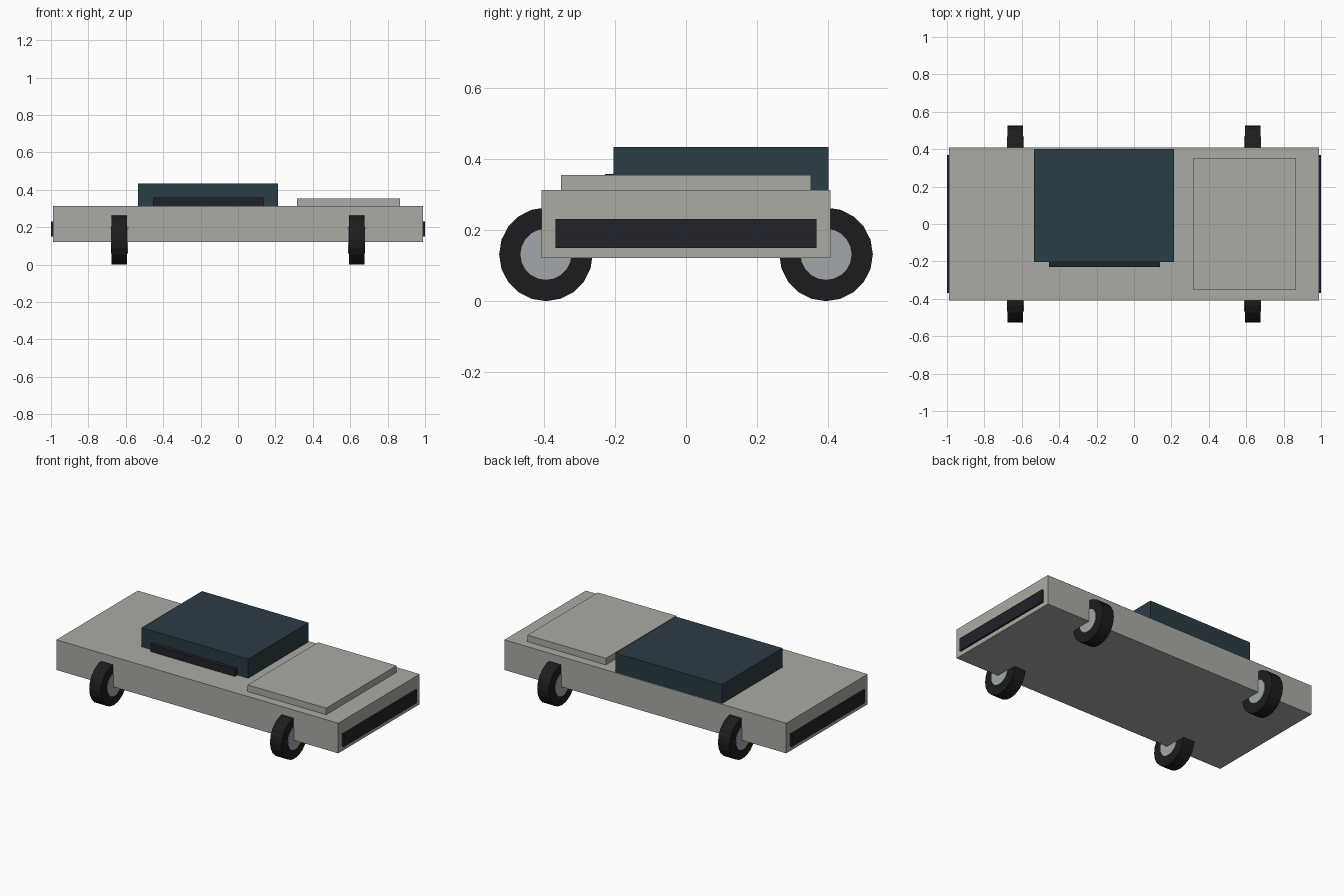
import bpy
from math import pi

if "Cube" in bpy.data.objects:
    bpy.data.objects.remove(bpy.data.objects["Cube"])


def material(name, rgb):
    mat = bpy.data.materials.new(name)
    mat.diffuse_color = (*rgb, 1)
    mat.use_nodes = True
    mat.node_tree.nodes["Principled BSDF"].inputs["Base Color"].default_value = mat.diffuse_color
    return mat


PAINT = material("paint", (0.40, 0.41, 0.37))
GLASS = material("dark_glass", (0.024, 0.045, 0.06))
TRIM = material("dark_trim", (0.014, 0.016, 0.021))
RUBBER = material("rubber", (0.012, 0.012, 0.013))
METAL = material("metal", (0.36, 0.39, 0.41))


def box(name, x, y, z, mat):
    """Box given by its (min, max) range on each axis."""
    ranges = (x, y, z)
    bpy.ops.mesh.primitive_cube_add(size=1, location=[(a + b) / 2 for a, b in ranges])
    ob = bpy.context.object
    ob.name = name
    ob.scale = [b - a for a, b in ranges]
    bpy.ops.object.transform_apply(location=False, rotation=False, scale=True)
    ob.data.materials.append(mat)


def disc(name, centre, radius, width, mat):
    """Flat-shaded cylinder with its axis along x."""
    bpy.ops.mesh.primitive_cylinder_add(vertices=20, radius=radius, depth=width,
                                        location=centre, rotation=(0, pi / 2, 0))
    ob = bpy.context.object
    ob.name = name
    ob.data.materials.append(mat)


# Body slab, raised hood panel, cabin and its side trim
box("body", (-0.989, 0.989), (-0.408, 0.408), (0.122, 0.313), PAINT)
box("hood", (0.315, 0.866), (-0.353, 0.353), (0.305, 0.355), PAINT)
box("cabin", (-0.534, 0.214), (-0.204, 0.402), (0.305, 0.434), GLASS)
box("side_trim", (-0.455, 0.138), (-0.229, -0.19), (0.305, 0.359), TRIM)

# Bumpers at both ends
for end, s in (("rear", -1), ("front", 1)):
    box(end + "_bumper", sorted((s * 0.97, s * 1.0)), (-0.368, 0.368), (0.15, 0.232), TRIM)

# Four wheels, each a tyre with a slightly wider hub
for end, x in (("rear", -0.634), ("front", 0.634)):
    for side, y in (("right", -0.395), ("left", 0.395)):
        centre = (x, y, 0.132)
        disc(f"{end}_{side}_tyre", centre, 0.132, 0.082, RUBBER)
        disc(f"{end}_{side}_hub", centre, 0.072, 0.09, METAL)
